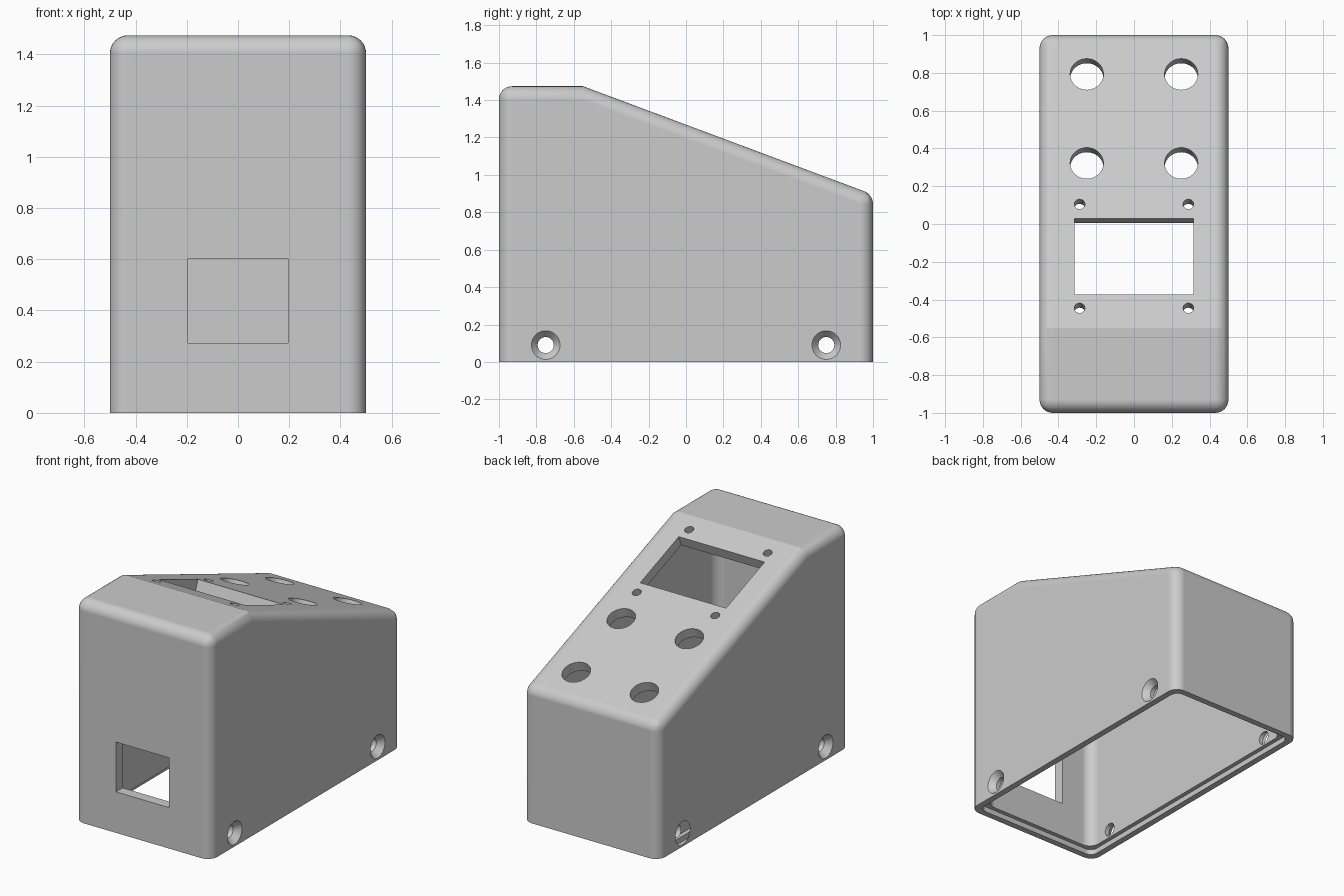
import bpy, bmesh, math
from mathutils import Matrix, Vector

if "Cube" in bpy.data.objects:
    bpy.data.objects.remove(bpy.data.objects["Cube"], do_unlink=True)

WALL = 0.07
RADIUS = 0.07
TOP = 1.474
RIDGE = -0.55
BACK = 0.895
TILT = math.atan2(TOP - BACK, 1 - RIDGE)

grey = bpy.data.materials.new("light grey plastic")
grey.use_nodes = True
grey.diffuse_color = (0.6, 0.6, 0.6, 1)
grey.node_tree.nodes["Principled BSDF"].inputs["Base Color"].default_value = (0.6, 0.6, 0.6, 1)


def add_object(name, bm):
    bmesh.ops.recalc_face_normals(bm, faces=bm.faces[:])
    mesh = bpy.data.meshes.new(name)
    bm.to_mesh(mesh)
    bm.free()
    mesh.materials.append(grey)
    obj = bpy.data.objects.new(name, mesh)
    bpy.context.collection.objects.link(obj)
    return obj


def apply_all(obj):
    bpy.ops.object.select_all(action="DESELECT")
    obj.select_set(True)
    bpy.context.view_layer.objects.active = obj
    for mod in list(obj.modifiers):
        bpy.ops.object.modifier_apply(modifier=mod.name)


def rounded_prism(name, profile, half_width, radius, round_top=True):
    """Extrude a side profile across x and round upright and upper edges."""
    bm = bmesh.new()
    face = bm.faces.new([bm.verts.new((-half_width, y, z)) for y, z in profile])
    ext = bmesh.ops.extrude_face_region(bm, geom=[face])
    moved = [v for v in ext["geom"] if isinstance(v, bmesh.types.BMVert)]
    bmesh.ops.translate(bm, vec=(2 * half_width, 0, 0), verts=moved)
    bmesh.ops.recalc_face_normals(bm, faces=bm.faces[:])
    weight = bm.edges.layers.float.new("bevel_weight_edge")
    floor = min(z for y, z in profile)
    for e in bm.edges:
        a, b = (v.co for v in e.verts)
        upright = abs(a.z - b.z) > 0.1 and abs(a.y - b.y) < 0.001
        upper = min(a.z, b.z) > floor + 0.001
        angle = e.calc_face_angle()
        if angle > 0.5 and (upright or (upper and round_top)):
            e[weight] = min(1, math.tan(angle / 2))
    obj = add_object(name, bm)
    mod = obj.modifiers.new("round", "BEVEL")
    mod.limit_method = "WEIGHT"
    mod.width = radius
    mod.segments = 8
    apply_all(obj)
    return obj


def box(name, size, matrix):
    bm = bmesh.new()
    bmesh.ops.create_cube(bm, size=1, matrix=matrix @ Matrix.Diagonal((*size, 1)))
    return add_object(name, bm)


def cone(name, r1, r2, depth, matrix):
    bm = bmesh.new()
    bmesh.ops.create_cone(bm, cap_ends=True, segments=48, radius1=r1, radius2=r2,
                          depth=depth, matrix=matrix)
    return add_object(name, bm)


def on_slope(x, y):
    """Frame on the sloping panel, z pointing out of it."""
    z = TOP - (y - RIDGE) * math.tan(TILT)
    return Matrix.Translation((x, y, z)) @ Matrix.Rotation(-TILT, 4, "X")


def side_profile(inset, floor):
    top = TOP - inset
    ridge = RIDGE - inset * math.tan(TILT / 2)
    back = 1 - inset
    return [(-back, floor), (back, floor),
            (back, top - (back - ridge) * math.tan(TILT)),
            (ridge, top), (-back, top)]


# Outer shell
case = rounded_prism("enclosure_shell", side_profile(0, 0), 0.5, RADIUS)

# Hollow inside and the lid recess around the open bottom
lip = 0.042
lid = [(lip - 1, -0.1), (1 - lip, -0.1), (1 - lip, 0.035), (lip - 1, 0.035)]
cutters = [
    rounded_prism("cavity_cutter", side_profile(WALL, -0.2), 0.5 - WALL, RADIUS),
    rounded_prism("lid_recess_cutter", lid, 0.5 - lip, 0.05, round_top=False),
]

# Display window in the slope and port in the front wall
cutters.append(box("display_cutter", (0.63, 0.432, 0.4), on_slope(0, -0.172)))
cutters.append(box("port_cutter", (0.39, 0.3, 0.33), Matrix.Translation((0, -1, 0.437))))

# Button holes and display screw holes
for side in (-1, 1):
    for y in (0.322, 0.793):
        cutters.append(cone("button_cutter", 0.088, 0.088, 0.3, on_slope(side * 0.25, y)))
    for y in (-0.445, 0.105):
        cutters.append(cone("display_screw_cutter", 0.028, 0.028, 0.3, on_slope(side * 0.288, y)))

# Countersunk screw holes through both side walls
for y in (-0.75, 0.75):
    place = Matrix.Translation((0, y, 0.09))
    across = Matrix.Rotation(math.pi / 2, 4, "Y")
    cutters.append(cone("lid_screw_cutter", 0.043, 0.043, 1.4, place @ across))
    for side in (-1, 1):
        shift = Matrix.Translation((side * 0.485, 0, 0))
        turn = Matrix.Rotation(side * math.pi / 2, 4, "Y")
        cutters.append(cone("countersink_cutter", 0.043, 0.085, 0.05, place @ shift @ turn))

# Cut everything out of the shell
for cutter in cutters:
    cutter.hide_render = True
    mod = case.modifiers.new("cut", "BOOLEAN")
    mod.operation = "DIFFERENCE"
    mod.solver = "EXACT"
    mod.object = cutter
apply_all(case)
for cutter in cutters:
    bpy.data.objects.remove(cutter, do_unlink=True)

# One material, smooth fillets, crisp ridge and cut edges
case.data.materials.clear()
case.data.materials.append(grey)
for poly in case.data.polygons:
    poly.material_index = 0
bpy.ops.object.shade_smooth_by_angle(angle=math.radians(16))
normals = case.modifiers.new("flat_panels", "WEIGHTED_NORMAL")
normals.keep_sharp = True
